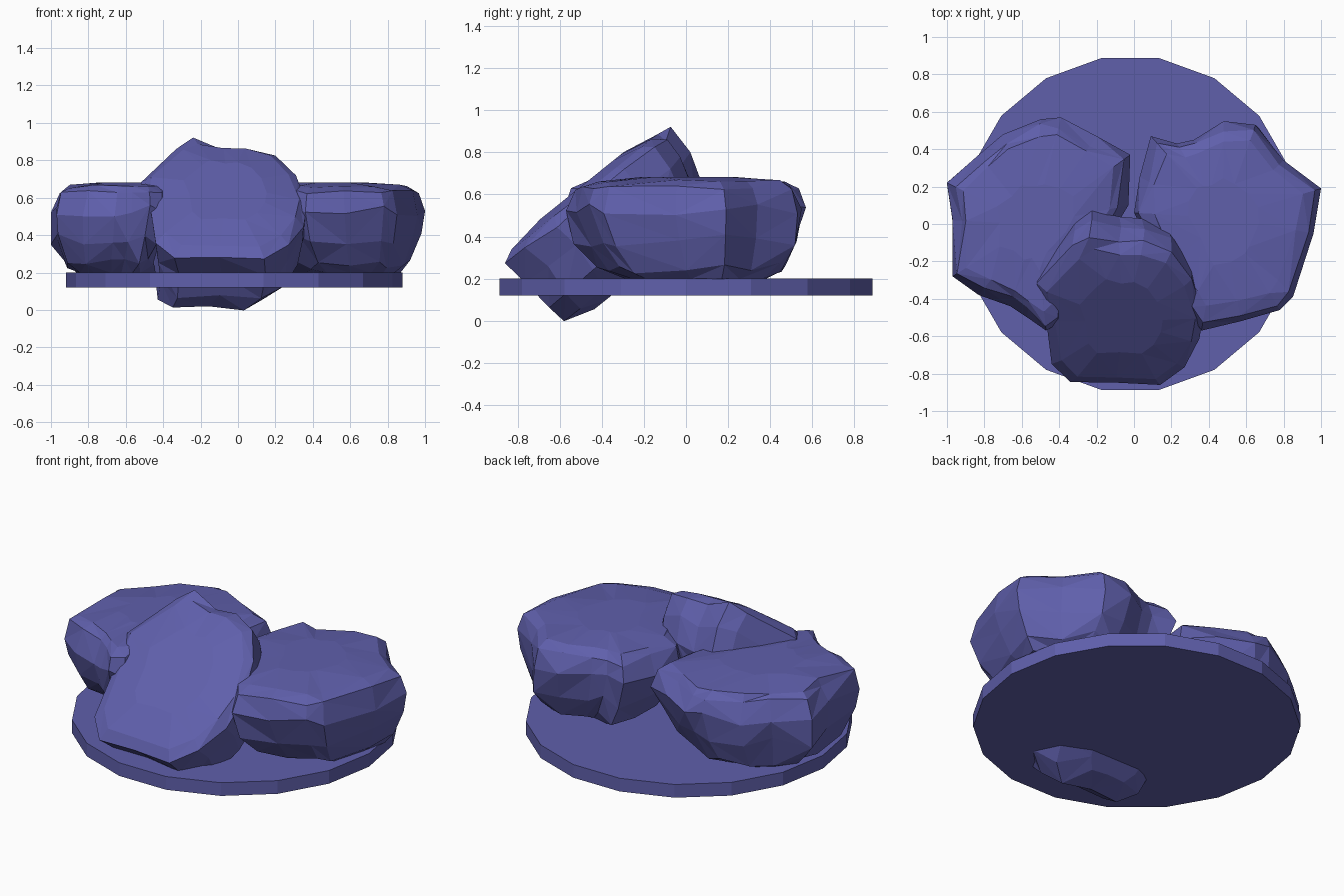
import bpy, bmesh, math, random
from mathutils import Matrix

if "Cube" in bpy.data.objects:
    bpy.data.objects.remove(bpy.data.objects["Cube"])

random.seed(4)
mat = bpy.data.materials.new("slate blue")
mat.diffuse_color = (0.115, 0.115, 0.41, 1)
mat.use_nodes = True
mat.node_tree.nodes["Principled BSDF"].inputs["Base Color"].default_value = mat.diffuse_color


def finish(name, bm):
    bmesh.ops.recalc_face_normals(bm, faces=bm.faces)
    me = bpy.data.meshes.new(name)
    bm.to_mesh(me)
    bm.free()
    me.materials.append(mat)
    ob = bpy.data.objects.new(name, me)
    bpy.context.collection.objects.link(ob)
    return ob


def rock(name, outline, layers, matrix=Matrix(), jitter=0.02):
    """Loft a faceted rock from its outline; layers = (scale, height, x shift, y shift)."""
    bm = bmesh.new()
    n = len(outline)
    cx = sum(p[0] for p in outline) / n
    cy = sum(p[1] for p in outline) / n
    wide = [l[0] for l in layers].index(1)
    rings = []
    for i, (s, h, dx, dy) in enumerate(layers):
        edge = i in (0, len(layers) - 1)
        ring = []
        for x, y in outline:
            k = s if i == wide else s + random.uniform(-jitter, jitter) * 2
            dz = 0 if edge else random.uniform(-jitter, jitter) * (0.5 if i > wide else 1.6)
            ring.append(bm.verts.new((cx + (x - cx) * k + dx, cy + (y - cy) * k + dy, h + dz)))
        rings.append(ring)
    for a, b in zip(rings, rings[1:]):
        for i in range(n):
            j = (i + 1) % n
            if random.random() < 0.5:
                bm.faces.new((a[i], a[j], b[j]))
                bm.faces.new((a[i], b[j], b[i]))
            else:
                bm.faces.new((a[i], a[j], b[i]))
                bm.faces.new((a[j], b[j], b[i]))
    # close both ends
    bm.faces.new(rings[0])
    bm.faces.new(rings[-1])
    bm.transform(matrix)
    return finish(name, bm)


# round base plate, 18 sides
bm = bmesh.new()
bmesh.ops.create_cone(bm, cap_ends=True, segments=18, radius1=0.9, radius2=0.9, depth=0.08,
                      matrix=Matrix.Translation((-0.02, 0, 0.16)) @ Matrix.Rotation(math.pi / 2, 4, 'Z'))
finish("base_plate", bm)


def flat_layers(d):
    """Layers of a rock lying flat, narrower underneath and leaning outwards by d."""
    return [(0.58, 0.198, d, 0.04), (0.77, 0.245, d * 0.65, 0.03), (0.92, 0.38, d * 0.3, 0.01),
            (1, 0.53, 0, 0), (0.92, 0.63, 0, 0), (0.8, 0.66, 0, 0), (0.4, 0.682, 0, 0)]


# two rocks lying flat
rock("left_rock",
     [(-0.5, 0.56), (-0.39, 0.57), (-0.2, 0.47), (-0.02, 0.37), (-0.03, 0.1), (-0.15, -0.1),
      (-0.36, -0.4), (-0.4, -0.53), (-0.47, -0.57), (-0.57, -0.5), (-0.66, -0.44), (-0.83, -0.38),
      (-0.97, -0.28), (-0.97, 0.02), (-1.0, 0.22), (-0.83, 0.37), (-0.7, 0.48)],
     flat_layers(-0.07))
rock("right_rock",
     [(0.09, 0.47), (0.23, 0.43), (0.32, 0.45), (0.48, 0.55), (0.65, 0.53), (0.8, 0.34),
      (1.0, 0.19), (0.96, -0.05), (0.85, -0.39), (0.78, -0.46), (0.57, -0.52), (0.36, -0.57),
      (0.3, -0.48), (0.17, -0.25), (0.0, 0.06), (0.03, 0.25)],
     flat_layers(0.07))

# front rock leaning back on the other two, partly through the plate
c, s = 0.78, 0.626
lean = Matrix(((1, 0, 0, 0), (0, c, -s, 0), (0, s, c, 0), (0, 0, 0, 1)))
rock("front_rock",
     [(-0.24, 0.52), (-0.08, 0.46), (0.05, 0.47), (0.2, 0.40), (0.31, 0.22), (0.37, -0.03),
      (0.35, -0.2), (0.27, -0.38), (0.14, -0.5), (-0.1, -0.485), (-0.34, -0.485), (-0.44, -0.36),
      (-0.47, -0.05), (-0.52, 0.18), (-0.33, 0.45)],
     [(0.45, 0.315, -0.1, -0.08), (0.78, 0.36, -0.07, -0.055), (0.92, 0.47, 0.0, -0.01),
      (0.97, 0.61, 0.01, 0.01), (1, 0.745, 0, 0), (0.88, 0.78, 0, 0), (0.5, 0.81, 0, 0)],
     lean, 0.012)
